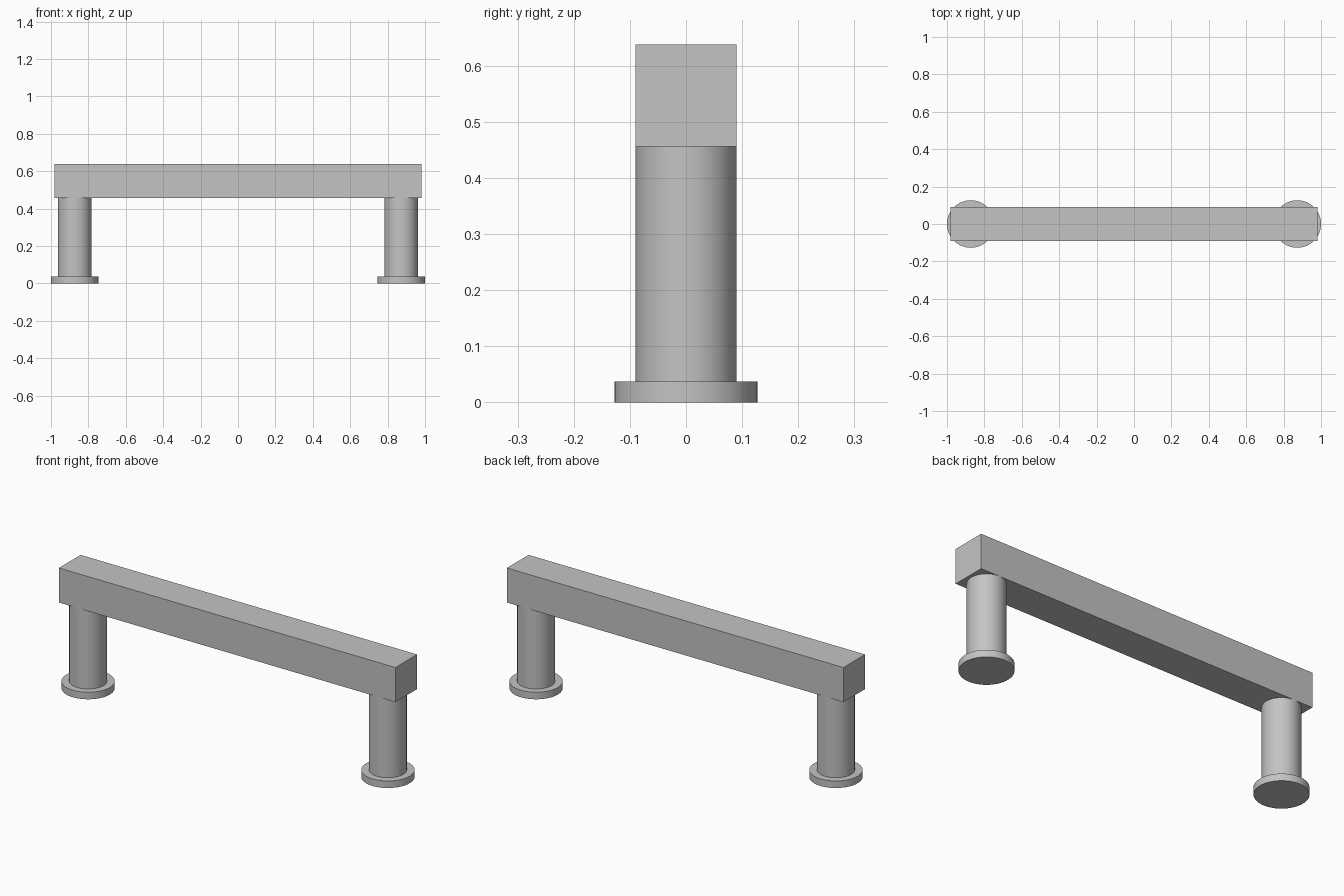
import bpy
import math

cube = bpy.data.objects.get("Cube")
if cube:
    bpy.data.objects.remove(cube, do_unlink=True)

metal = bpy.data.materials.new("satin grey metal")
metal.use_nodes = True
GREY = (0.55, 0.55, 0.55, 1)
metal.diffuse_color = GREY
metal.node_tree.nodes["Principled BSDF"].inputs["Base Color"].default_value = GREY

BASE_TOP, BAR_BOTTOM, BAR_TOP = 0.037, 0.456, 0.638
POST_X, POST_R, BASE_R = 0.873, 0.09, 0.127


def cylinder(name, x, radius, bottom, top):
    bpy.ops.mesh.primitive_cylinder_add(vertices=64, radius=radius, depth=top - bottom,
                                        location=(x, 0, (bottom + top) / 2))
    obj = bpy.context.object
    obj.name = name
    obj.data.materials.append(metal)
    bpy.ops.object.shade_smooth_by_angle(angle=math.radians(30))


# Square grip bar
bpy.ops.mesh.primitive_cube_add(size=1, location=(0, 0, (BAR_BOTTOM + BAR_TOP) / 2))
bar = bpy.context.object
bar.name = "grip_bar"
bar.scale = (1.96, 2 * POST_R, BAR_TOP - BAR_BOTTOM)
bpy.ops.object.transform_apply(location=False, rotation=False, scale=True)
bar.data.materials.append(metal)

# Round posts, each on a flat mounting disc
for side, sign in (("left", 1), ("right", -1)):
    cylinder(side + "_post", sign * POST_X, POST_R, BASE_TOP, BAR_BOTTOM)
    cylinder(side + "_mounting_disc", sign * POST_X, BASE_R, 0, BASE_TOP)
